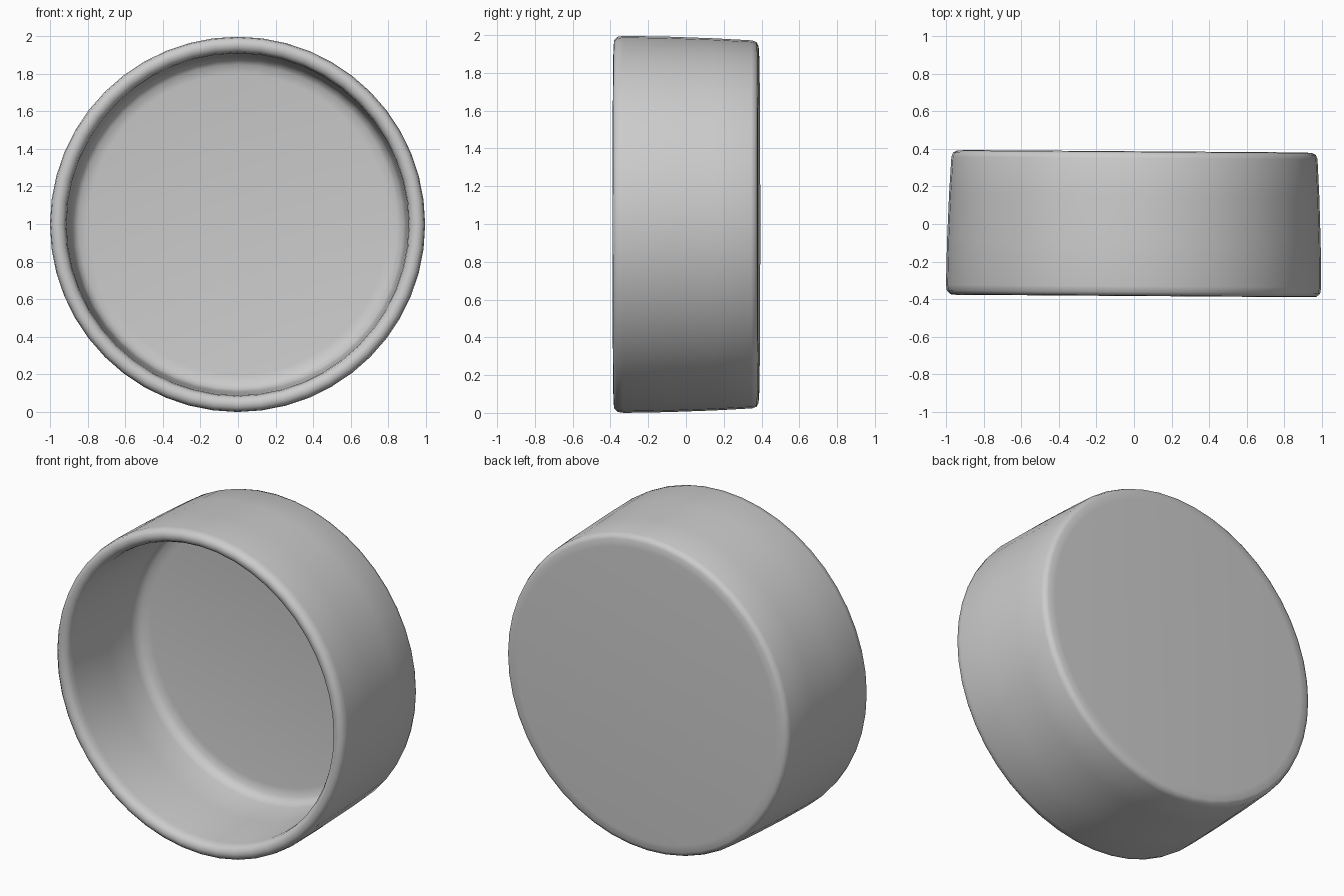
import bpy, bmesh
from math import radians
from mathutils import Matrix, Vector

if "Cube" in bpy.data.objects:
    bpy.data.objects.remove(bpy.data.objects["Cube"])

SIDES = 48

# Cup profile (radius, y): back centre -> outer wall -> rounded rim -> inner floor
profile = [
    (0, 0.387), (0.90, 0.387), (0.945, 0.384), (0.965, 0.374), (0.974, 0.35),
    (0.985, 0.15), (0.994, -0.10), (0.998, -0.33), (0.993, -0.362), (0.975, -0.380),
    (0.952, -0.383), (0.928, -0.374), (0.915, -0.352), (0.91, -0.32),
    (0.90, 0.0), (0.89, 0.21), (0.878, 0.248), (0.85, 0.270), (0.80, 0.278), (0, 0.28),
]

bm = bmesh.new()
verts = [bm.verts.new((r, y, 0)) for r, y in profile]
edges = [bm.edges.new(pair) for pair in zip(verts, verts[1:])]
bmesh.ops.spin(bm, geom=verts + edges, cent=(0, 0, 0), axis=(0, 1, 0),
               angle=radians(360), steps=SIDES, use_duplicate=False)
bmesh.ops.remove_doubles(bm, verts=bm.verts, dist=0.0005)
bmesh.ops.recalc_face_normals(bm, faces=bm.faces)

# Slight yaw, then lift onto the ground
bm.transform(Matrix.Rotation(radians(-0.4), 4, 'Z'))
low = min(v.co.z for v in bm.verts)
bmesh.ops.translate(bm, verts=bm.verts, vec=Vector((0, 0, -low)))

mesh = bpy.data.meshes.new("round_cup")
bm.to_mesh(mesh)
bm.free()
cup = bpy.data.objects.new("round_cup", mesh)
bpy.context.collection.objects.link(cup)
for poly in mesh.polygons:
    poly.use_smooth = True
